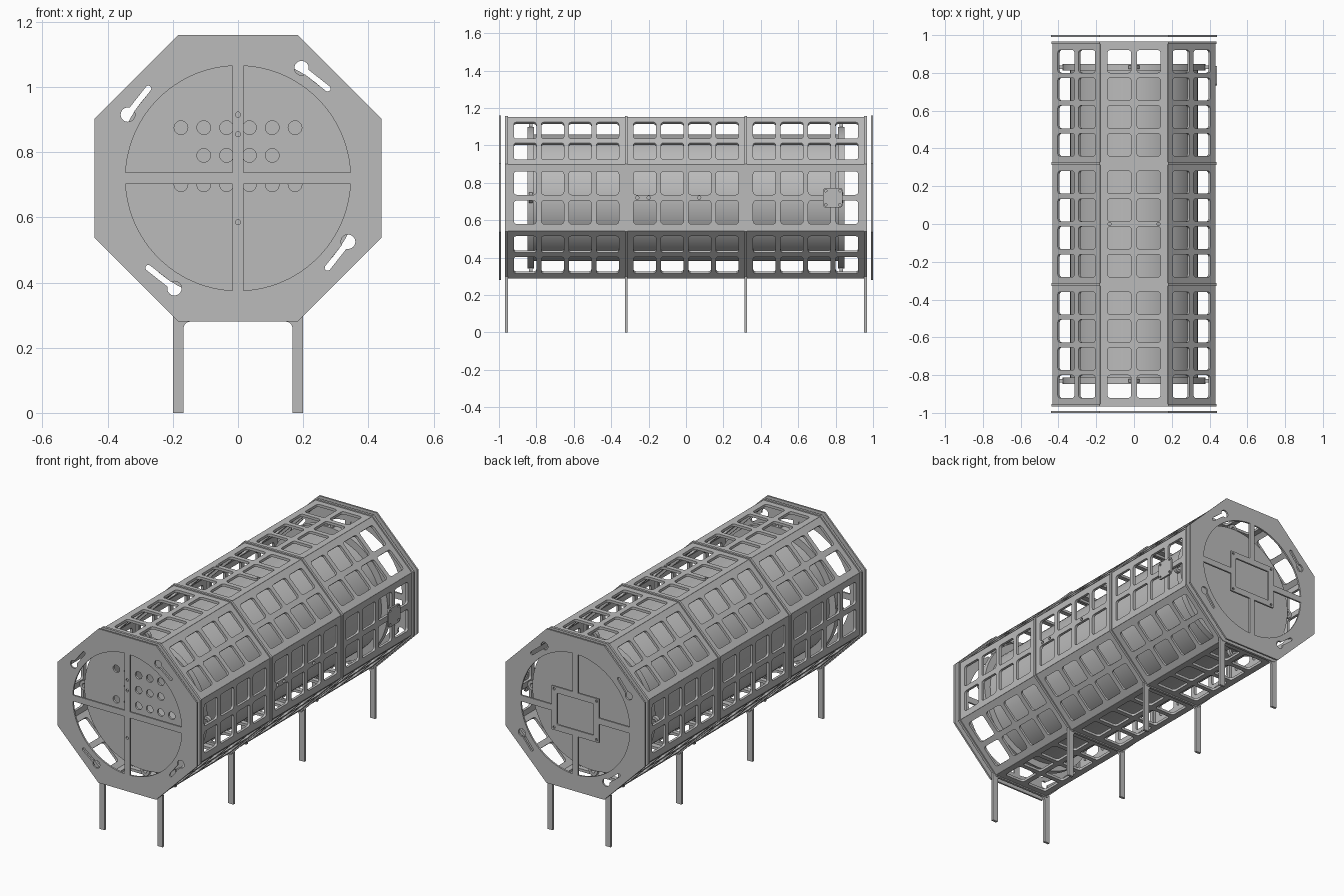
import bpy, bmesh, math
from math import sin, cos, pi, radians
from mathutils import Matrix, Vector

if "Cube" in bpy.data.objects:
    bpy.data.objects.remove(bpy.data.objects["Cube"])

CZ = 0.72            # height of the long axis
APO = 0.44           # octagon apothem

grey = bpy.data.materials.new("plain_grey")
grey.use_nodes = True
grey.diffuse_color = (0.5, 0.5, 0.5, 1)
grey.node_tree.nodes["Principled BSDF"].inputs["Base Color"].default_value = (0.5, 0.5, 0.5, 1)


# ---- outline helpers (lists of 2D points) ----
def arc(cx, cy, r, a0, a1, n):
    return [(cx + r * cos(a0 + (a1 - a0) * i / n), cy + r * sin(a0 + (a1 - a0) * i / n))
            for i in range(n + 1)]


def circle(cx, cy, r, n=20):
    return arc(cx, cy, r, 0, 2 * pi, n)[:-1]


def octagon(apothem):
    r = apothem / cos(pi / 8)
    return [(r * cos(pi / 8 + k * pi / 4), r * sin(pi / 8 + k * pi / 4)) for k in range(8)]


def rounded_rect(cx, cy, w, h, r):
    pts = []
    for k, (sx, sy) in enumerate([(1, 1), (-1, 1), (-1, -1), (1, -1)]):
        pts += arc(cx + sx * (w / 2 - r), cy + sy * (h / 2 - r), r, k * pi / 2, (k + 1) * pi / 2, 4)
    return pts


def turn(pts, a):
    return [(x * cos(a) - y * sin(a), x * sin(a) + y * cos(a)) for x, y in pts]


def keyhole(big, small, rb, rs):
    phi = math.atan2(small[1] - big[1], small[0] - big[0])
    al = math.asin(rs / rb)
    return (arc(*big, rb, phi + al, phi + 2 * pi - al, 20)
            + arc(*small, rs, phi - pi / 2, phi + pi / 2, 8))


# ---- flat part cut from an outline with holes ----
def plate(name, loops, thick, matrix, smooth=False):
    cu = bpy.data.curves.new(name, 'CURVE')
    cu.dimensions = '2D'
    cu.fill_mode = 'BOTH'
    cu.extrude = thick / 2
    for pts in loops:
        sp = cu.splines.new('POLY')
        sp.points.add(len(pts) - 1)
        for p, (x, y) in zip(sp.points, pts):
            p.co = (x, y, 0, 1)
        sp.use_cyclic_u = True
    tmp = bpy.data.objects.new(name + "_outline", cu)
    bpy.context.collection.objects.link(tmp)
    dg = bpy.context.evaluated_depsgraph_get()
    me = bpy.data.meshes.new_from_object(tmp.evaluated_get(dg))
    bpy.data.objects.remove(tmp)
    bm = bmesh.new()
    bm.from_mesh(me)
    bmesh.ops.remove_doubles(bm, verts=bm.verts, dist=0.00005)
    bmesh.ops.recalc_face_normals(bm, faces=bm.faces)
    for f in bm.faces:
        f.smooth = False
        f.material_index = 0
    bm.to_mesh(me)
    bm.free()
    me.materials.clear()
    me.materials.append(grey)
    ob = bpy.data.objects.new(name, me)
    ob.matrix_world = matrix
    bpy.context.collection.objects.link(ob)
    if smooth:
        bpy.ops.object.select_all(action='DESELECT')
        ob.select_set(True)
        bpy.context.view_layer.objects.active = ob
        bpy.ops.object.shade_smooth_by_angle(angle=radians(30))
    return ob


def upright(y, z=CZ):
    return Matrix.Translation((0, y, z)) @ Matrix.Rotation(pi / 2, 4, 'X')


# ---- end plates: octagons with quadrant openings and keyhole slots ----
HOLE_R, BAR = 0.345, 0.0175
slots = [turn(keyhole((0.195, 0.338), (0.275, 0.275), 0.022, 0.009), k * pi / 2) for k in range(4)]
edge = math.asin(BAR / HOLE_R)


def quadrants(corner):
    """Four openings; corner lists the first-quadrant inner points."""
    out = []
    for sx, sy in [(1, 1), (-1, 1), (-1, -1), (1, -1)]:
        q = arc(0, 0, HOLE_R, edge, pi / 2 - edge, 24) + corner
        out.append([(sx * x, sy * y) for x, y in q])
    return out


bar_holes = [circle(0, z, 0.008, 12) for z in (0.195, 0.135, -0.135)]
plate("front_end_plate", [octagon(APO)] + slots + quadrants([(BAR, BAR)]) + bar_holes,
      0.01, upright(-0.995))

PW, PH = 0.15, 0.125     # half size of the rear mounting frame
bolt = [circle(sx * 0.134, sz * 0.11, 0.007, 10) for sx in (-1, 1) for sz in (-1, 1)]
plate("back_end_plate",
      [octagon(APO)] + slots + quadrants([(BAR, PH), (PW, PH), (PW, BAR)])
      + [rounded_rect(0, 0, 0.23, 0.18, 0.005)] + bolt, 0.01, upright(0.995))

# ---- octagonal ribs with legs ----
leg = ([(0.2, 0), (0.2, 0.298), (0.182, 0.28)]
       + arc(0.147, 0.26, 0.02, pi / 2, 0, 5) + [(0.167, 0)])
for i, y in enumerate((-0.96, -0.32, 0.32, 0.96)):
    plate(f"rib_{i + 1}", [octagon(APO - 0.002), octagon(0.402)], 0.014, upright(y))
    for side, s in (("left", 1), ("right", -1)):
        plate(f"leg_{side}_{i + 1}", [[(s * x, z) for x, z in leg]], 0.014, upright(y, 0))

# ---- windowed skin panels, eight around in three bays ----
windows = [rounded_rect(sx * 0.078, (j - 1.5) * 0.147, 0.125, 0.12, 0.015)
           for sx in (-1, 1) for j in range(4)]
extra = {(0, 1): [circle(x, 0, 0.009, 12) for x in (-0.13, 0.13)],
         (2, 1): [circle(0, y, 0.009, 12) for y in (-0.26, -0.2, 0.07)]}
outline = [(-0.178, -0.313), (0.178, -0.313), (0.178, 0.313), (-0.178, 0.313)]
for bay in range(3):
    for k in range(8):
        m = (Matrix.Translation((0, (bay - 1) * 0.64, CZ)) @ Matrix.Rotation(k * pi / 4, 4, 'Y')
             @ Matrix.Translation((0, 0, 0.4235)))
        plate(f"panel_{bay + 1}_{k + 1}", [outline] + windows + extra.get((k, bay), []), 0.015, m)

# ---- small bolted cover on the left side ----
cover = [rounded_rect(0, 0, 0.105, 0.105, 0.015)]
cover += [circle(sx * 0.038, sy * 0.038, 0.007, 10) for sx in (-1, 1) for sy in (-1, 1)]
plate("side_cover", cover, 0.009, Matrix.Translation((0.4355, 0.785, CZ)) @ Matrix.Rotation(pi / 2, 4, 'Y'))

# ---- inner drum, caps, flanges and support lugs ----
DRUM = 0.338
plate("drum", [circle(0, 0, DRUM, 72), circle(0, 0, DRUM - 0.01, 72)], 1.66, upright(0), True)
ports = [circle(x * 0.07, z, 0.021, 20) for z, xs in
         ((0.155, (-2.5, -1.5, -0.5, 0.5, 1.5, 2.5)), (0.07, (-1.5, -0.5, 0.5, 1.5)),
          (-0.02, (-2.5, -1.5, -0.5, 0.5, 1.5, 2.5))) for x in xs]
plate("drum_front_cap", [circle(0, 0, DRUM + 0.01, 72)] + ports, 0.012, upright(-0.842))
plate("drum_back_cap", [circle(0, 0, DRUM + 0.01, 72)], 0.012, upright(0.842))
for end, y in (("front", -0.83), ("back", 0.83)):
    plate(f"{end}_flange", [circle(0, 0, 0.378, 72), circle(0, 0, DRUM - 0.002, 72)],
          0.034, upright(y), True)
    for k in range(4):
        lug = [circle(*turn([(0.385, 0)], k * pi / 2)[0], r, 16) for r in (0.028, 0.012)]
        plate(f"{end}_lug_{k + 1}", lug, 0.02, upright(y), True)
